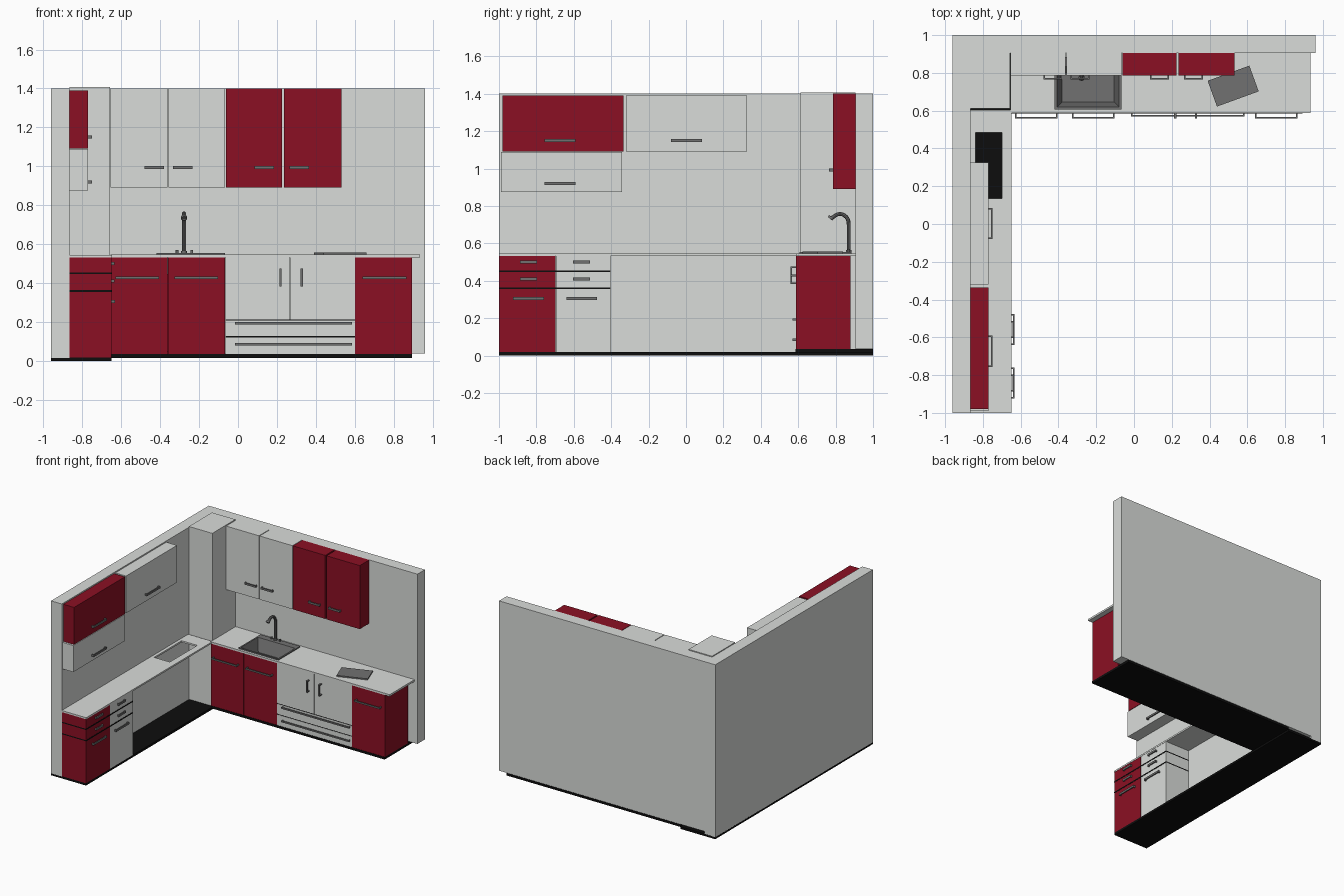
import bpy, bmesh, math
from mathutils import Matrix, Vector

if "Cube" in bpy.data.objects:
    bpy.data.objects.remove(bpy.data.objects["Cube"])


def material(name, rgb):
    m = bpy.data.materials.new(name)
    m.diffuse_color = (*rgb, 1)
    m.use_nodes = True
    m.node_tree.nodes["Principled BSDF"].inputs["Base Color"].default_value = m.diffuse_color
    return m


WHITE = material("off_white", (0.70, 0.72, 0.70))
RED = material("deep_red", (0.26, 0.005, 0.017))
GREY = material("steel_grey", (0.165, 0.165, 0.165))
BLACK = material("black", (0.004, 0.004, 0.004))


def finish(name, bm, mat):
    bmesh.ops.recalc_face_normals(bm, faces=bm.faces)
    me = bpy.data.meshes.new(name)
    bm.to_mesh(me)
    bm.free()
    me.materials.append(mat)
    ob = bpy.data.objects.new(name, me)
    bpy.context.collection.objects.link(ob)
    return ob


def add_box(bm, x0, x1, y0, y1, z0, z1):
    m = Matrix.Translation(((x0 + x1) / 2, (y0 + y1) / 2, (z0 + z1) / 2))
    m = m @ Matrix.Diagonal((x1 - x0, y1 - y0, z1 - z0, 1))
    bmesh.ops.create_cube(bm, size=1, matrix=m)


def box(name, mat, *b):
    bm = bmesh.new()
    add_box(bm, *b)
    return finish(name, bm, mat)


def loft(name, mat, rects, cyclic):
    """Join rectangles (x0, x1, y0, y1, z) into a solid; capped or ring shaped."""
    bm = bmesh.new()
    loops = [[bm.verts.new(p) for p in ((a, c, z), (b, c, z), (b, d, z), (a, d, z))]
             for a, b, c, d, z in rects]
    pairs = list(zip(loops, loops[1:]))
    if cyclic:
        pairs.append((loops[-1], loops[0]))
    else:
        bm.faces.new(loops[0])
        bm.faces.new(loops[-1])
    for p, q in pairs:
        for i in range(4):
            j = (i + 1) % 4
            bm.faces.new((p[i], p[j], q[j], q[i]))
    return finish(name, bm, mat)


def slab_with_hole(name, mat, outer, hole, z0, z1):
    return loft(name, mat, [(*outer, z0), (*outer, z1), (*hole, z1), (*hole, z0)], True)


def handle(name, side, a, b, face, z, out=0.03, t=0.012, vertical=False):
    """Bar on two posts. side 'back' faces -y, side 'left' faces +x."""
    bm = bmesh.new()
    h = t / 2

    def part(u0, u1, d0, d1, w0, w1):
        if side == 'back':
            add_box(bm, u0, u1, face - d1, face - d0, w0, w1)
        else:
            add_box(bm, face + d0, face + d1, u0, u1, w0, w1)

    if vertical:  # a is the position along the run, z is (low, high)
        part(a - h, a + h, out - 0.008, out, *z)
        for e in (z[0], z[1] - 0.008):
            part(a - h, a + h, 0, out - 0.008, e, e + 0.008)
    else:
        part(a, b, out - 0.008, out, z - h, z + h)
        for e in (a, b - 0.008):
            part(e, e + 0.008, 0, out - 0.008, z - h, z + h)
    return finish(name, bm, GREY)


# Walls, corner column and plinths
box("left_wall", WHITE, -0.96, -0.865, -1, 1, 0.015, 1.4)
box("back_wall", WHITE, -0.865, 0.96, 0.905, 1, 0.037, 1.4)
box("corner_column", WHITE, -0.865, -0.657, 0.612, 0.905, 0.02, 1.407)
box("left_plinth", BLACK, -0.96, -0.65, -1, 1, 0, 0.018)
box("back_plinth", BLACK, -0.65, 0.893, 0.585, 1, 0.016, 0.035)

# Countertops with hob and sink cut-outs
slab_with_hole("left_countertop", WHITE, (-0.865, -0.648, -1, 0.603),
               (-0.84, -0.70, 0.135, 0.485), 0.532, 0.545)
SINK = (-0.42, -0.067, 0.607, 0.885)
slab_with_hole("back_countertop", WHITE, (-0.655, 0.935, 0.588, 0.905),
               (-0.41, -0.077, 0.617, 0.845), 0.532, 0.547)

# Sink: outer shell, rim, tapered basin
loft("sink", GREY, [
    (-0.39, -0.097, 0.637, 0.81, 0.445), (-0.409, -0.078, 0.618, 0.835, 0.547),
    (*SINK, 0.547), (*SINK, 0.555),
    (-0.408, -0.079, 0.619, 0.834, 0.555), (-0.38, -0.105, 0.645, 0.80, 0.455)], False)

# Tap: swept spout, collar and two knobs
cu = bpy.data.curves.new("tap_path", 'CURVE')
cu.dimensions = '3D'
cu.bevel_depth = 0.011
cu.bevel_resolution = 3
cu.use_fill_caps = True
path = [(0.87, 0.555), (0.87, 0.70)]
path += [(0.823 + 0.047 * math.cos(t), 0.705 + 0.052 * math.sin(t))
         for t in (math.radians(d) for d in range(15, 136, 15))]
path += [(0.771, 0.733)]
sp = cu.splines.new('POLY')
sp.points.add(len(path) - 1)
for p, (y, z) in zip(sp.points, path):
    p.co = (-0.277, y, z, 1)
tap = bpy.data.objects.new("tap_spout", cu)
bpy.context.collection.objects.link(tap)
cu.materials.append(GREY)
bpy.context.view_layer.objects.active = tap
tap.select_set(True)
bpy.ops.object.convert(target='MESH')
bpy.ops.object.shade_smooth_by_angle()


def cylinder(name, loc, r, depth, tilt=0):
    bm = bmesh.new()
    bmesh.ops.create_cone(bm, cap_ends=True, segments=16, radius1=r, radius2=r, depth=depth,
                          matrix=Matrix.Translation(loc) @ Matrix.Rotation(tilt, 4, 'X'))
    return finish(name, bm, GREY)


cylinder("tap_nozzle", (-0.277, 0.774, 0.736), 0.016, 0.012, math.radians(-40))
cylinder("tap_base", (-0.277, 0.87, 0.559), 0.015, 0.01)
for x in (-0.313, -0.237):
    cylinder("tap_knob", (x, 0.87, 0.562), 0.007, 0.018)

# Chopping board lying at an angle
board = box("chopping_board", GREY, -0.1175, 0.1175, -0.0725, 0.0725, 0, 0.01)
board.matrix_world = Matrix.Translation((0.525, 0.73, 0.547)) @ Matrix.Rotation(math.radians(20), 4, 'Z')

# Back base run: open-topped sink cabinet, then doors, drawers and end cabinet
F = 0.588
for n, x0, x1 in (("left", -0.65, -0.638), ("right", -0.079, -0.066)):
    box("sink_cabinet_side_" + n, RED, x0, x1, F + 0.015, 0.88, 0.035, 0.532)
box("sink_cabinet_back", RED, -0.638, -0.079, 0.868, 0.88, 0.035, 0.532)
box("sink_cabinet_base", RED, -0.638, -0.079, F + 0.015, 0.868, 0.035, 0.05)
for x0, x1 in ((-0.65, -0.3625), (-0.3585, -0.066)):
    box("sink_cabinet_door", RED, x0, x1, F, F + 0.015, 0.035, 0.532)
box("end_cabinet", RED, 0.602, 0.893, F, 0.88, 0.035, 0.532)
for a, b in ((-0.63, -0.405), (-0.327, -0.102), (0.64, 0.865)):
    handle("base_door_handle", 'back', a, b, F, 0.428)

box("drawer_cabinet_body", WHITE, -0.064, 0.60, F + 0.015, 0.88, 0.035, 0.532)
for x0, x1 in ((-0.064, 0.265), (0.268, 0.60)):
    box("white_base_door", WHITE, x0, x1, F, F + 0.015, 0.213, 0.532)
for z0, z1 in ((0.127, 0.207), (0.035, 0.121)):
    box("wide_drawer", WHITE, -0.064, 0.60, F, F + 0.015, z0, z1)
for z in (0.207, 0.121):
    box("drawer_gap", BLACK, -0.064, 0.60, F + 0.002, F + 0.016, z, z + 0.006)
for x in (0.218, 0.328):
    handle("white_door_handle", 'back', x, None, F, (0.383, 0.475), vertical=True)
for z in (0.193, 0.085):
    handle("wide_drawer_handle", 'back', -0.015, 0.585, F, z, out=0.018)

# Left base drawers: stacked blocks with black joints through the body
L = -0.65
for n, mat, y0, y1, c in (("red", RED, -1, -0.698, -0.842), ("white", WHITE, -0.696, -0.405, -0.558)):
    for z0, z1 in ((0.018, 0.355), (0.364, 0.446), (0.455, 0.532)):
        box(n + "_drawer_block", mat, -0.865, L, y0, y1, z0, z1)
    for z, w in ((0.50, 0.045), (0.41, 0.045), (0.305, 0.082)):
        handle(n + "_drawer_handle", 'left', c - w, c + w, L, z, out=0.015 if w < 0.05 else 0.018, t=0.015)
for z0 in (0.355, 0.446):
    box("drawer_joint", BLACK, -0.865, L + 0.002, -1, -0.405, z0, z0 + 0.009)

# Back wall cabinets
U = 0.785
for mat, x0, x1, h in ((WHITE, -0.655, -0.363, -0.48), (WHITE, -0.357, -0.066, -0.335),
                       (RED, -0.062, 0.225, 0.085), (RED, 0.236, 0.532, 0.265)):
    box("back_wall_cabinet", mat, x0, x1, U, 0.905, 0.89, 1.4)
    handle("wall_cabinet_handle", 'back', h, h + 0.1, U, 0.993, out=0.02, t=0.015)

# Left wall cabinets
W = -0.77
for mat, y0, y1, z0, z1, c, hz in ((RED, -0.98, -0.335, 1.092, 1.39, -0.673, 1.15),
                                   (WHITE, -0.99, -0.342, 0.875, 1.088, -0.673, 0.92),
                                   (WHITE, -0.32, 0.326, 1.092, 1.39, 0.003, 1.15)):
    box("left_wall_cabinet", mat, -0.865, W, y0, y1, z0, z1)
    handle("lift_door_handle", 'left', c - 0.083, c + 0.083, W, hz, out=0.02, t=0.015)
